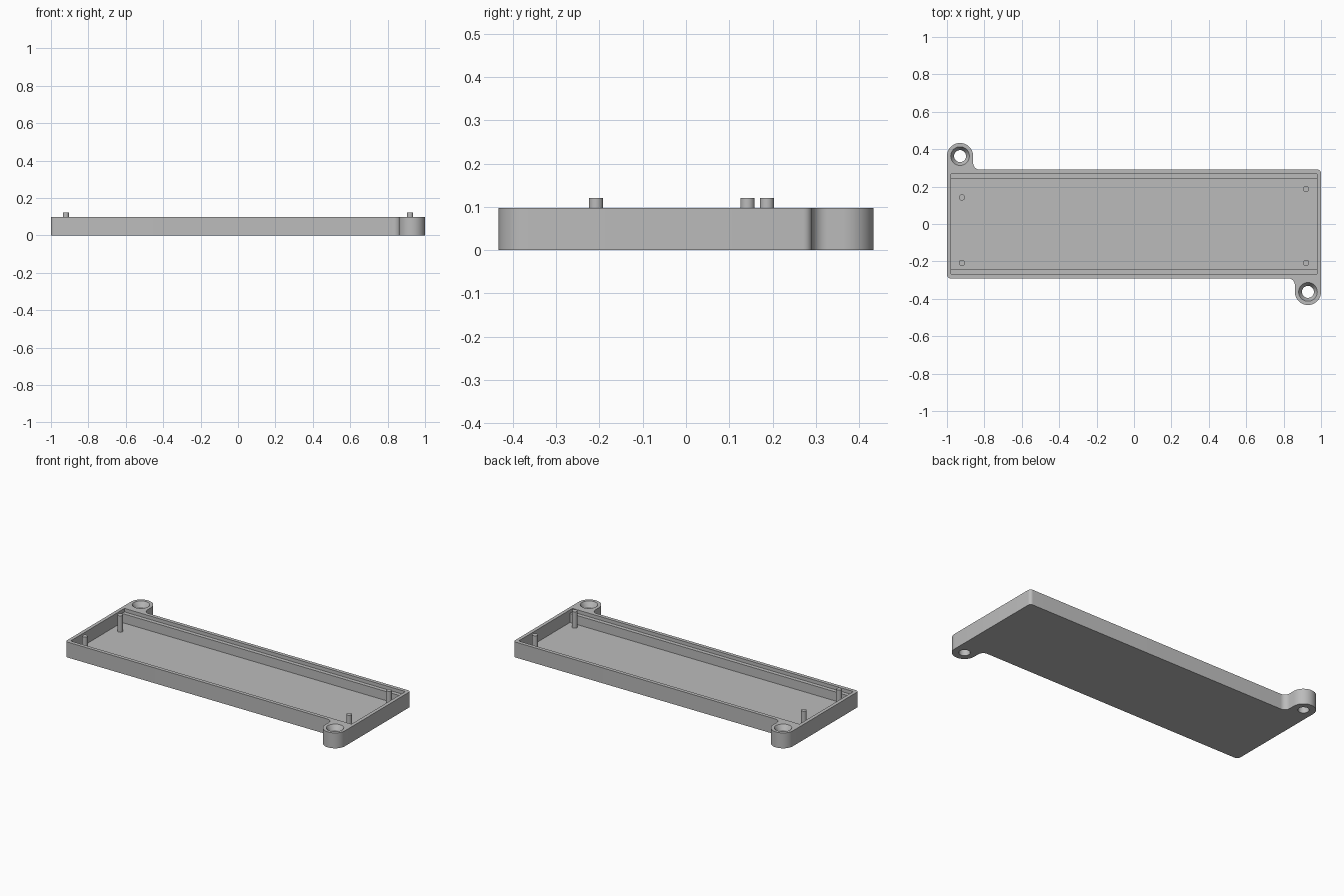
import bpy, bmesh, math
from mathutils import Matrix, Vector

if "Cube" in bpy.data.objects:
    bpy.data.objects.remove(bpy.data.objects["Cube"])

H, FLOOR, LEDGE = 0.097, 0.018, 0.075   # rim height, floor top, ledge top

grey = bpy.data.materials.new("grey plastic")
grey.diffuse_color = (0.5, 0.5, 0.5, 1)
grey.use_nodes = True
grey.node_tree.nodes["Principled BSDF"].inputs["Base Color"].default_value = grey.diffuse_color


def finish(name, bm):
    bmesh.ops.recalc_face_normals(bm, faces=bm.faces)
    me = bpy.data.meshes.new(name)
    bm.to_mesh(me)
    bm.free()
    me.materials.append(grey)
    ob = bpy.data.objects.new(name, me)
    bpy.context.collection.objects.link(ob)
    return ob


def prism(name, pts, direction):
    """Extrude a closed outline of 3D points along a direction."""
    bm = bmesh.new()
    face = bm.faces.new([bm.verts.new(p) for p in pts])
    new = bmesh.ops.extrude_face_region(bm, geom=[face])["geom"]
    verts = [g for g in new if isinstance(g, bmesh.types.BMVert)]
    bmesh.ops.translate(bm, verts=verts, vec=Vector(direction))
    return finish(name, bm)


def lathe(name, x, y, profile, n=32):
    """Closed round solid from (radius, z) rings."""
    bm = bmesh.new()
    rings = [[bm.verts.new((x + r * math.cos(2 * math.pi * i / n),
                            y + r * math.sin(2 * math.pi * i / n), z))
              for i in range(n)] for r, z in profile]
    for a, b in zip(rings, rings[1:]):
        for i in range(n):
            j = (i + 1) % n
            bm.faces.new((a[i], a[j], b[j], b[i]))
    bm.faces.new(rings[0])
    bm.faces.new(rings[-1])
    return finish(name, bm)


def arc(cx, cy, r, a0, a1, n):
    return [(cx + r * math.cos(math.radians(a0 + (a1 - a0) * i / n)),
             cy + r * math.sin(math.radians(a0 + (a1 - a0) * i / n)))
            for i in range(n + 1)]


def smooth(ob):
    bpy.ops.object.select_all(action='DESELECT')
    ob.select_set(True)
    bpy.context.view_layer.objects.active = ob
    bpy.ops.object.shade_smooth_by_angle(angle=math.radians(30))


# tray outline: rounded corner, fillet and round screw tab, repeated at 180 degrees
half = (arc(0.98, 0.271, 0.02, 0, 90, 6)
        + arc(-0.825, 0.326, 0.035, 270, 180, 10)
        + arc(-0.93, 0.363, 0.07, 0, 180, 28))
outline = half + [(-x, -y) for x, y in half]
tray = prism("tray", [(x, y, 0) for x, y in outline], (0, 0, H))

# cavity with a ledge along both long walls
side = [(0.243, FLOOR), (0.243, LEDGE), (0.268, LEDGE), (0.268, 0.15)]
section = side + [(-y, z) for y, z in reversed(side)]
cutters = [prism("cavity_cutter", [(-0.978, y, z) for y, z in section], (1.956, 0, 0))]

# countersunk screw holes in the tabs
for s in (-1, 1):
    cutters.append(lathe("screw_hole_cutter", s * 0.93, -s * 0.363,
                         [(0.032, -0.05), (0.032, H - 0.03), (0.05, H), (0.05, 0.15)]))

bpy.context.view_layer.objects.active = tray
for c in cutters:
    mod = tray.modifiers.new("cut", 'BOOLEAN')
    mod.operation = 'DIFFERENCE'
    mod.solver = 'EXACT'
    mod.object = c
    bpy.ops.object.modifier_apply(modifier=mod.name)
for c in cutters:
    bpy.data.objects.remove(c)
smooth(tray)

# locating pins standing on the floor
for x, y in ((-0.92, 0.142), (0.92, 0.187), (-0.92, -0.208), (0.92, -0.208)):
    smooth(lathe("locating_pin", x, y, [(0.0165, FLOOR - 0.005), (0.0165, 0.121)], 24))
